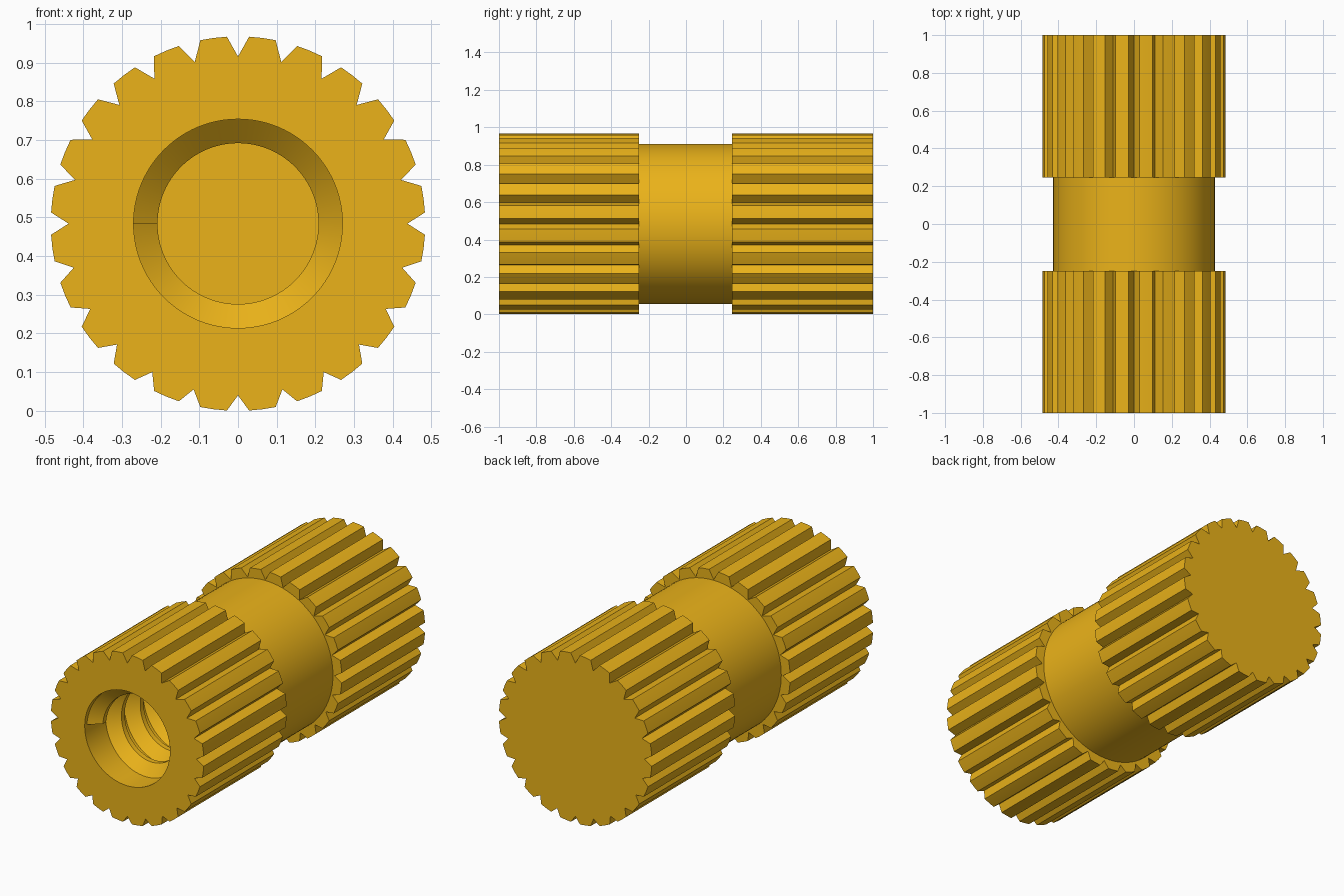
import bpy, bmesh
from math import sin, cos, radians, pi

if "Cube" in bpy.data.objects:
    bpy.data.objects.remove(bpy.data.objects["Cube"])

TEETH, N, CZ = 24, 96, 0.484        # 4 outline points per knurl tooth
R_OUT, R_BAND = 0.484, 0.428
R_ROOT, R_CREST = 0.27, 0.208       # female thread
PITCH, TURNS, START, BOTTOM = 0.17, 9, -0.98, 0.75

bm = bmesh.new()


def vert(r, y, a):
    # angle 0 is on the left, running clockwise seen from the front
    return bm.verts.new((-r * cos(a), y, CZ + r * sin(a)))


def circle(r, y):
    return [vert(r, y, 2 * pi * i / N) for i in range(N)]


def knurl(y):
    ring = []
    for i in range(N):
        base = radians(15 * (i // 4))
        root = 0.438 - 0.006 * sin(base)
        r, off = [(root, 0), (R_OUT, 3.4), (R_OUT, 7.5), (R_OUT, 11.6)][i % 4]
        ring.append(vert(r, y, base + radians(off)))
    return ring


def loft(a, b):
    for i in range(N):
        j = (i + 1) % N
        bm.faces.new((a[i], a[j], b[j], b[i]))


# Outer body: knurl, smooth waist, knurl, closed back
rings = [circle(R_ROOT, -1), knurl(-1), knurl(-0.25), circle(R_BAND, -0.25),
         circle(R_BAND, 0.247), knurl(0.247), knurl(1)]
for a, b in zip(rings, rings[1:]):
    loft(a, b)
bm.faces.new(rings[-1])

# Threaded blind bore: one profile column per angle, shifted along the helix
cols = []
for i in range(N + 1):
    ang = 2 * pi * i / N
    s = START + PITCH * i / N
    col = [vert(R_ROOT, -1, ang)]
    for k in range(TURNS):
        y = s + PITCH * k
        col += [vert(R_ROOT, y, ang), vert(R_CREST, y + 0.055, ang),
                vert(R_CREST, y + 0.085, ang), vert(R_ROOT, y + 0.14, ang)]
    col += [vert(R_ROOT, s + PITCH * TURNS, ang), vert(R_ROOT, BOTTOM, ang)]
    cols.append(col)
for c, d in zip(cols, cols[1:]):
    for k in range(len(c) - 1):
        bm.faces.new((c[k], c[k + 1], d[k + 1], d[k]))
# ends of the thread ridge and bore floor
bm.faces.new(cols[0][1:5])
bm.faces.new(cols[-1][-6:-2])
bm.faces.new([c[-1] for c in cols[:-1]])

bmesh.ops.remove_doubles(bm, verts=bm.verts, dist=0.0001)
bmesh.ops.recalc_face_normals(bm, faces=bm.faces)
mesh = bpy.data.meshes.new("threaded_insert")
bm.to_mesh(mesh)
bm.free()
obj = bpy.data.objects.new("threaded_insert", mesh)
bpy.context.collection.objects.link(obj)

# Brass colour
mat = bpy.data.materials.new("brass")
mat.diffuse_color = (0.83, 0.45, 0.01, 1)
mat.use_nodes = True
mat.node_tree.nodes["Principled BSDF"].inputs["Base Color"].default_value = mat.diffuse_color
mesh.materials.append(mat)

bpy.context.view_layer.objects.active = obj
obj.select_set(True)
bpy.ops.object.shade_smooth_by_angle(angle=radians(8))
